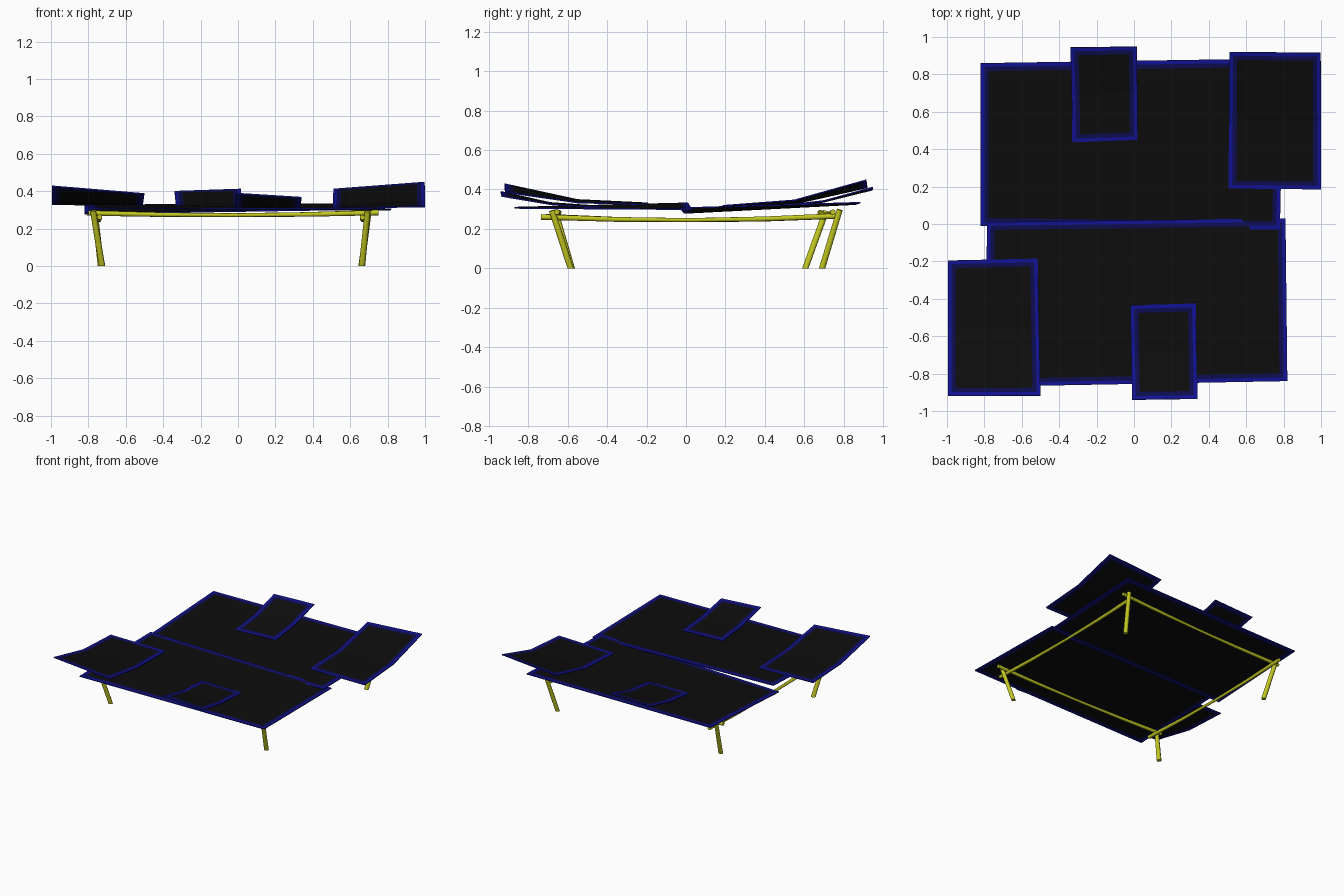
import bpy, bmesh
from mathutils import Vector

if "Cube" in bpy.data.objects:
    bpy.data.objects.remove(bpy.data.objects["Cube"])


def material(name, rgb):
    m = bpy.data.materials.new(name)
    m.diffuse_color = (*rgb, 1)
    m.use_nodes = True
    m.node_tree.nodes["Principled BSDF"].inputs["Base Color"].default_value = m.diffuse_color
    return m


BLACK = material("black_sheet", (0.004, 0.004, 0.004))
DARK = material("dark_blue_fade", (0.004, 0.004, 0.08))
BLUE = material("blue_border", (0.006, 0.006, 0.3))
WOOD = material("yellow_pole", (0.55, 0.58, 0.015))


def new_object(name, bm, mats):
    mesh = bpy.data.meshes.new(name)
    bm.normal_update()
    bm.to_mesh(mesh)
    bm.free()
    for m in mats:
        mesh.materials.append(m)
    ob = bpy.data.objects.new(name, mesh)
    bpy.context.collection.objects.link(ob)
    return ob


def pole(name, points, radii, sides=8):
    """Round pole swept through a few points, with capped ends."""
    bm = bmesh.new()
    pts = [Vector(p) for p in points]
    d = (pts[-1] - pts[0]).normalized()
    frame = d.to_track_quat('Z', 'Y').to_matrix().to_4x4()
    rings = []
    for p, r in zip(pts, radii):
        ring = bmesh.ops.create_circle(bm, segments=sides, radius=r)['verts']
        for v in ring:
            v.co = frame @ v.co + p
        rings.append(ring)
    for a, b in zip(rings, rings[1:]):
        for i in range(sides):
            j = (i + 1) % sides
            bm.faces.new((a[i], a[j], b[j], b[i]))
    bm.faces.new(rings[0])
    bm.faces.new(rings[-1])
    bmesh.ops.recalc_face_normals(bm, faces=bm.faces)
    ob = new_object(name, bm, [WOOD])
    for f in ob.data.polygons:
        f.use_smooth = len(f.vertices) == 4
    return ob


def sheet(name, rows, thickness=0.007):
    """Thin bent sheet; rows are (left, right) point pairs from front to back."""
    rows = [(Vector(a), Vector(b)) for a, b in rows]
    width = (rows[0][1] - rows[0][0]).length
    length = (rows[-1][0] - rows[0][0]).length

    def cuts(size, extra):
        e = [0.02 / size, 0.042 / size]
        return sorted([0, *e, *extra, 1 - e[1], 1 - e[0], 1])

    n = len(rows) - 1
    us, vs = cuts(width, []), cuts(length, [i / n for i in range(1, n)])
    bm = bmesh.new()
    grid = []
    for v in vs:
        k = min(int(v * n), n - 1)
        t = v * n - k
        left = rows[k][0].lerp(rows[k + 1][0], t)
        right = rows[k][1].lerp(rows[k + 1][1], t)
        grid.append([bm.verts.new(left.lerp(right, u)) for u in us])
    nu, nv = len(us) - 1, len(vs) - 1
    for j in range(nv):
        for i in range(nu):
            f = bm.faces.new((grid[j][i], grid[j][i + 1], grid[j + 1][i + 1], grid[j + 1][i]))
            # blue rim fading to black
            f.material_index = min(i, j, nu - 1 - i, nv - 1 - j, 2)
    ob = new_object(name, bm, [BLUE, DARK, BLACK])
    mod = ob.modifiers.new("thickness", 'SOLIDIFY')
    mod.thickness = thickness
    mod.offset = 0
    return ob


# Two large overlapping roof sheets
sheet("back_sheet", [((-0.82, -0.01, 0.28), (0.78, -0.03, 0.305)),
                     ((-0.82, 0.86, 0.325), (0.80, 0.885, 0.333))])
sheet("front_sheet", [((-0.80, -0.87, 0.308), (0.82, -0.84, 0.305)),
                      ((-0.785, 0.01, 0.33), (0.81, 0.03, 0.299))])

# Bent corner sheets
sheet("back_right_patch", [((0.505, 0.19, 0.31), (1.0, 0.185, 0.317)),
                           ((0.508, 0.55, 0.327), (1.0, 0.55, 0.345)),
                           ((0.51, 0.92, 0.41), (0.998, 0.915, 0.447))])
sheet("front_left_patch", [((-0.995, -0.92, 0.427), (-0.50, -0.918, 0.386)),
                           ((-0.995, -0.55, 0.347), (-0.508, -0.55, 0.333)),
                           ((-0.995, -0.195, 0.33), (-0.515, -0.185, 0.323))])

# Bent middle sheets
sheet("back_middle_patch", [((-0.33, 0.437, 0.307), (0.02, 0.45, 0.313)),
                            ((-0.333, 0.69, 0.335), (0.018, 0.70, 0.342)),
                            ((-0.34, 0.945, 0.398), (0.015, 0.948, 0.41))])
sheet("front_middle_patch", [((-0.01, -0.94, 0.388), (0.34, -0.935, 0.366)),
                             ((-0.015, -0.69, 0.332), (0.335, -0.68, 0.323)),
                             ((-0.02, -0.435, 0.314), (0.33, -0.425, 0.307))])

# Sagging beams of the frame
R = (0.014, 0.012, 0.010, 0.012, 0.014)


def beam(name, a, b, sag):
    a, b = Vector(a), Vector(b)
    pts = []
    for i in range(5):
        t = i / 4
        p = a.lerp(b, t)
        p.z -= sag * 4 * t * (1 - t)
        pts.append(p)
    return pole(name, pts, R)


beam("front_beam", (-0.80, -0.645, 0.283), (0.75, -0.655, 0.285), 0.012)
beam("back_beam", (-0.81, 0.68, 0.283), (0.73, 0.745, 0.285), 0.012)
beam("left_beam", (-0.74, -0.71, 0.262), (-0.745, 0.77, 0.265), 0.02)
beam("right_beam", (0.665, -0.735, 0.26), (0.665, 0.77, 0.265), 0.018)

# Legs leaning outwards at the top
for name, foot, top in [
    ("front_left_leg", (-0.727, -0.58, 0), (-0.775, -0.665, 0.295)),
    ("front_right_leg", (0.663, -0.585, 0), (0.693, -0.68, 0.293)),
    ("back_left_leg", (-0.733, 0.605, 0), (-0.765, 0.71, 0.29)),
    ("back_right_leg", (0.66, 0.69, 0), (0.70, 0.78, 0.297)),
]:
    pole(name, [foot, top], (0.018, 0.016))
    # keep the foot flat on the ground
    for v in bpy.data.objects[name].data.vertices:
        if v.co.z < 0.1:
            v.co.z = 0
